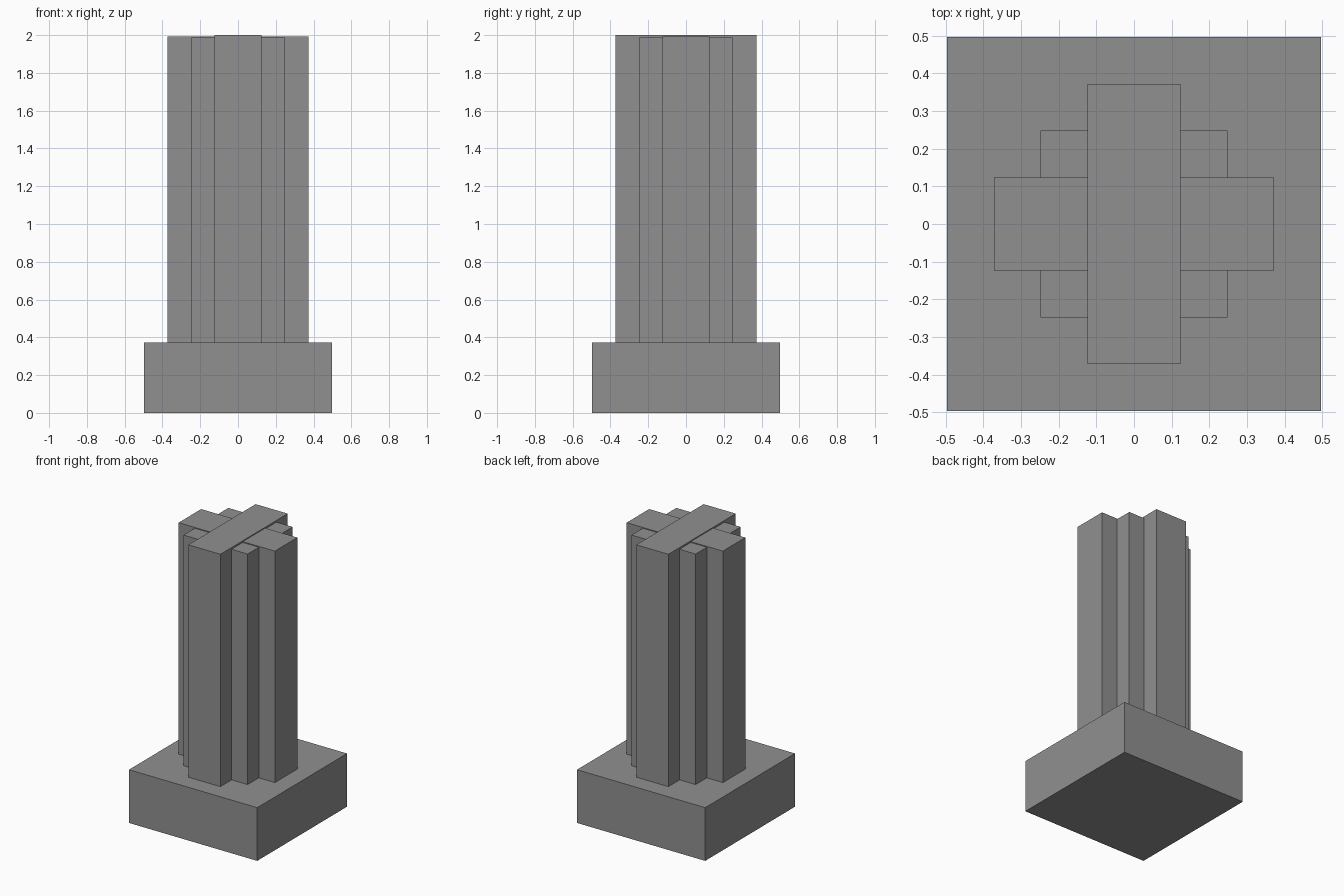
import bpy

cube = bpy.data.objects.get("Cube")
if cube:
    bpy.data.objects.remove(cube, do_unlink=True)

# Single stone grey for the whole model
GREY = (0.28, 0.28, 0.28, 1.0)
stone = bpy.data.materials.new("stone_grey")
stone.use_nodes = True
stone.diffuse_color = GREY
stone.node_tree.nodes["Principled BSDF"].inputs["Base Color"].default_value = GREY


def block(name, half_x, half_y, bottom, top):
    """Flat-sided box centred on the vertical axis."""
    bpy.ops.mesh.primitive_cube_add(size=2, location=(0, 0, (bottom + top) / 2))
    obj = bpy.context.object
    obj.name = name
    obj.scale = (half_x, half_y, (top - bottom) / 2)
    bpy.ops.object.transform_apply(location=False, rotation=False, scale=True)
    obj.data.materials.append(stone)
    return obj


# The plan sits on a grid of eighths; the column blocks step down slightly in height
UNIT = 0.1242
BASE_TOP = 3 * UNIT
STEP = 0.0062

block("base", 4 * UNIT, 4 * UNIT, 0, BASE_TOP)
block("column_front_to_back", UNIT, 3 * UNIT, BASE_TOP, 2)
block("column_side_to_side", 3 * UNIT, UNIT, BASE_TOP, 2 - STEP)
block("column_core", 2 * UNIT, 2 * UNIT, BASE_TOP, 2 - 2 * STEP)
